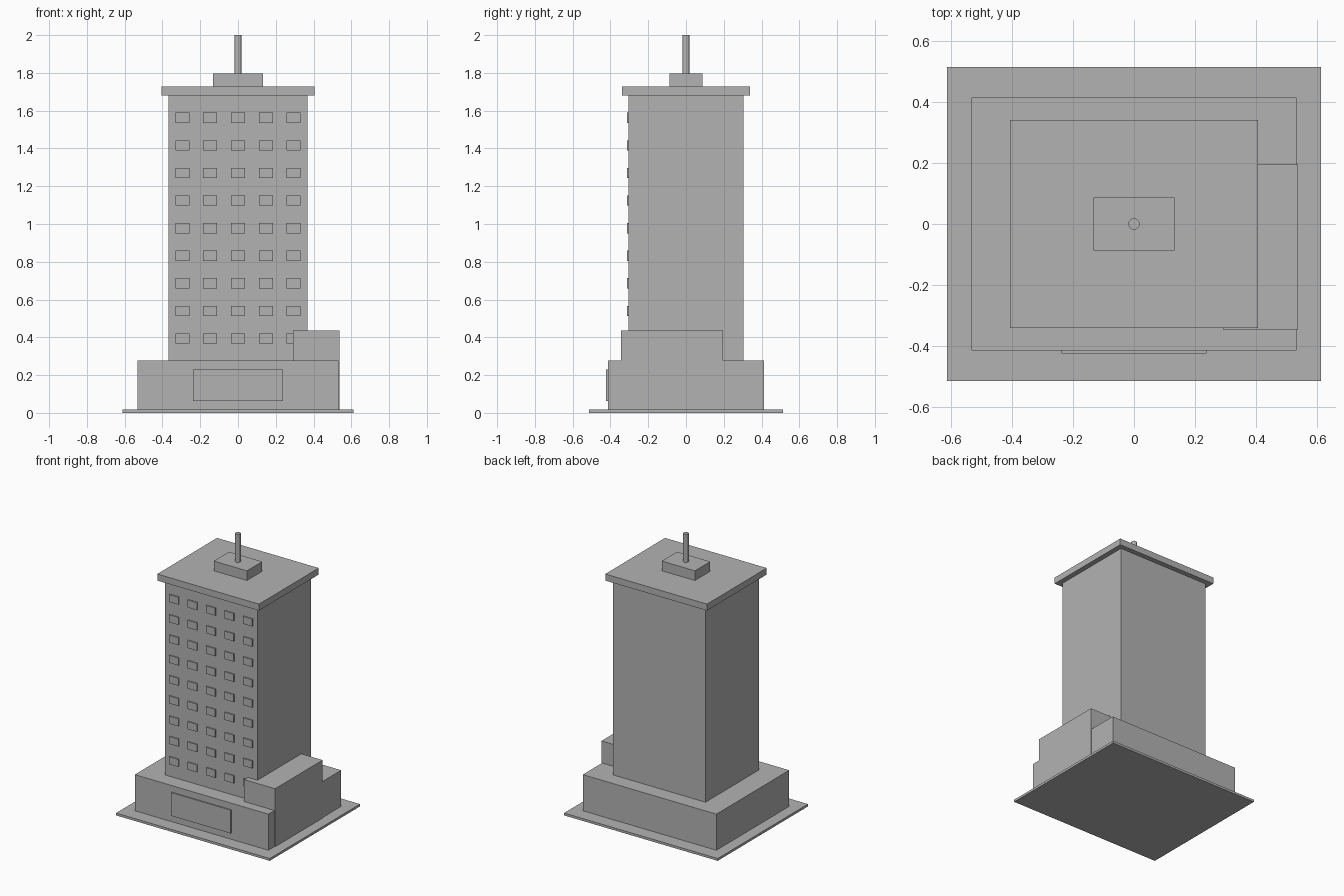
import bpy
import bmesh
import math

default = bpy.data.objects.get("Cube")
if default:
    bpy.data.objects.remove(default, do_unlink=True)

# Single concrete colour
grey = (0.45, 0.45, 0.45, 1.0)
concrete = bpy.data.materials.new("concrete_grey")
concrete.use_nodes = True
concrete.diffuse_color = grey
concrete.node_tree.nodes["Principled BSDF"].inputs["Base Color"].default_value = grey


def finish(name, bm):
    mesh = bpy.data.meshes.new(name)
    bm.to_mesh(mesh)
    bm.free()
    mesh.materials.append(concrete)
    obj = bpy.data.objects.new(name, mesh)
    bpy.context.collection.objects.link(obj)
    return obj


def add_box(bm, x, y, z):
    """Add a box spanning the (low, high) ranges x, y and z."""
    verts = bmesh.ops.create_cube(bm, size=1)["verts"]
    for v in verts:
        for axis, (low, high) in enumerate((x, y, z)):
            v.co[axis] = low if v.co[axis] < 0 else high


def box(name, x, y, z):
    bm = bmesh.new()
    add_box(bm, x, y, z)
    return finish(name, bm)


def centred_box(name, half_x, half_y, z):
    return box(name, (-half_x, half_x), (-half_y, half_y), z)


# Stacked building masses
centred_box("ground_slab", 0.612, 0.513, (0, 0.017))
centred_box("podium", 0.532, 0.414, (0.017, 0.277))
centred_box("tower", 0.368, 0.304, (0.277, 1.68))
centred_box("roof_slab", 0.405, 0.34, (1.68, 1.727))
centred_box("roof_plant_room", 0.132, 0.087, (1.727, 1.797))

# Side wing and entrance panel
box("side_wing", (0.291, 0.537), (-0.345, 0.195), (0.017, 0.435))
box("entrance", (-0.237, 0.237), (-0.423, -0.41), (0.063, 0.23))

# Grid of raised windows on the front of the tower
bm = bmesh.new()
for row in range(9):
    for column in range(-2, 3):
        x = column * 0.147
        z = 0.394 + row * 0.146
        add_box(bm, (x - 0.037, x + 0.037), (-0.312, -0.3), (z - 0.027, z + 0.027))
finish("front_windows", bm)

# Roof mast
bm = bmesh.new()
bmesh.ops.create_cone(bm, cap_ends=True, segments=12, radius1=0.019, radius2=0.019, depth=0.203)
bmesh.ops.translate(bm, vec=(0, 0, 1.8985), verts=bm.verts)
finish("mast", bm)
